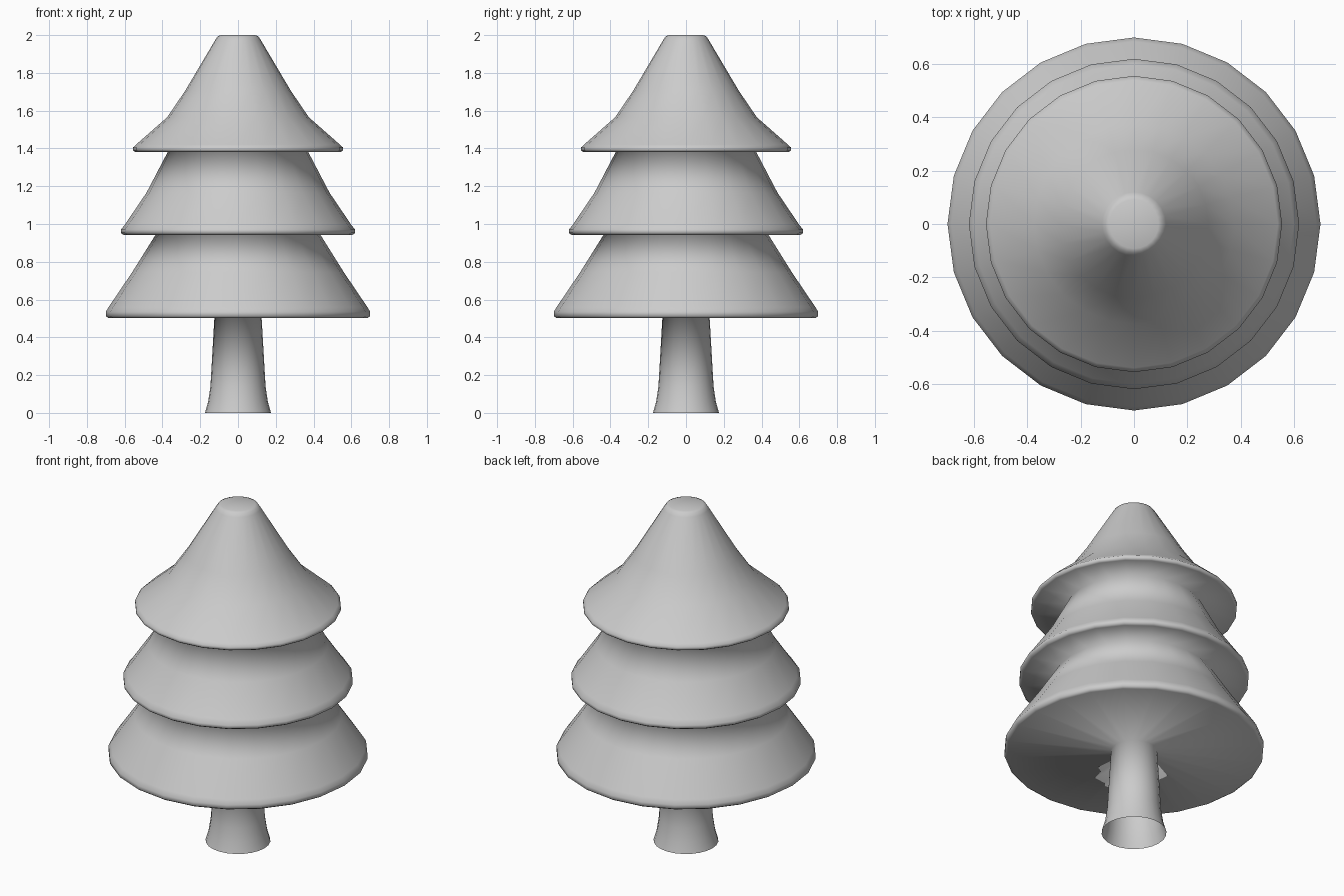
import bpy, bmesh, math

if "Cube" in bpy.data.objects:
    bpy.data.objects.remove(bpy.data.objects["Cube"])

SIDES = 24

def lathe(name, profile, cap_top=False):
    """Turn a (radius, height) profile around z, listed bottom to top."""
    bm = bmesh.new()
    rings = []
    for r, z in profile:
        rings.append([bm.verts.new((r * math.cos(2 * math.pi * i / SIDES),
                                    r * math.sin(2 * math.pi * i / SIDES), z))
                      for i in range(SIDES)])
    for a, b in zip(rings, rings[1:]):
        for i in range(SIDES):
            j = (i + 1) % SIDES
            bm.faces.new((a[i], a[j], b[j], b[i]))
    if cap_top:
        bm.faces.new(rings[-1])
    for f in bm.faces:
        f.smooth = True
    mesh = bpy.data.meshes.new(name)
    bm.to_mesh(mesh)
    bm.free()
    obj = bpy.data.objects.new(name, mesh)
    bpy.context.collection.objects.link(obj)
    return obj

# Flared trunk, open at the foot
trunk = [(0.175, 0), (0.158, 0.06), (0.146, 0.14), (0.125, 0.505)]

# Three skirts of foliage, each with a flat underside and a rounded rim
tier_low = [(0.685, 0.502), (0.70, 0.512), (0.70, 0.535), (0.685, 0.56), (0.56, 0.745), (0.435, 0.945)]
tier_mid = [(0.605, 0.942), (0.62, 0.952), (0.62, 0.97), (0.60, 0.995), (0.485, 1.165), (0.37, 1.385)]
tier_top = [(0.545, 1.382), (0.556, 1.39), (0.556, 1.405), (0.54, 1.42), (0.375, 1.565),
            (0.28, 1.705), (0.12, 1.975), (0.108, 1.993), (0.092, 2.0)]

# Whole tree as one continuous turned surface
lathe("pine_tree", trunk + tier_low + tier_mid + tier_top, cap_top=True)
